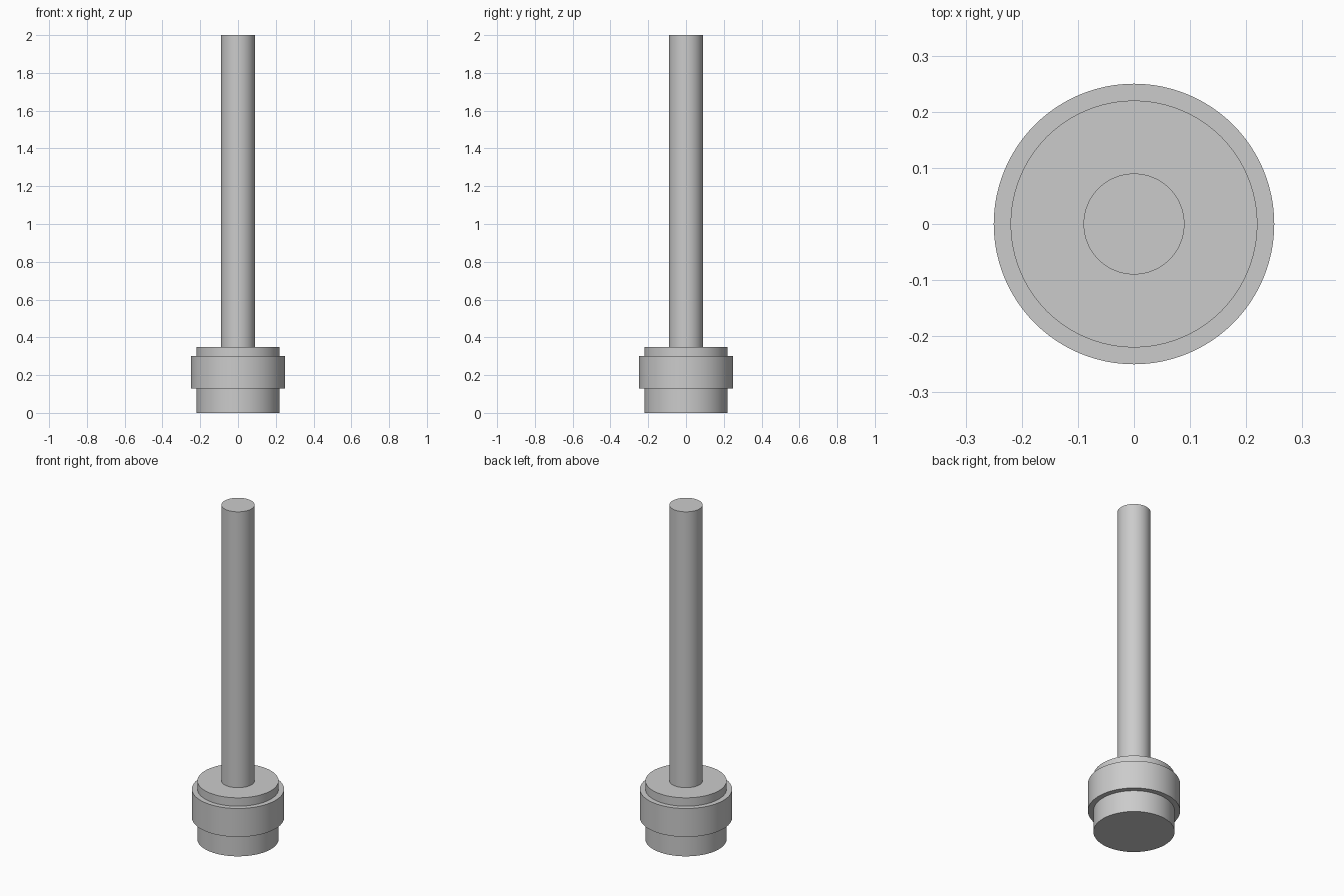
import bpy
import math

cube = bpy.data.objects.get("Cube")
if cube:
    bpy.data.objects.remove(cube, do_unlink=True)

# One plain grey for every part
grey = bpy.data.materials.new("light_grey")
grey.use_nodes = True
colour = (0.6, 0.6, 0.6, 1)
grey.diffuse_color = colour
grey.node_tree.nodes["Principled BSDF"].inputs["Base Color"].default_value = colour


def cylinder(name, radius, bottom, top):
    """Upright smooth cylinder on the central axis."""
    bpy.ops.mesh.primitive_cylinder_add(
        vertices=96, radius=radius, depth=top - bottom,
        location=(0, 0, (bottom + top) / 2))
    obj = bpy.context.object
    obj.name = obj.data.name = name
    obj.data.materials.append(grey)
    bpy.ops.object.shade_smooth_by_angle(angle=math.radians(30))
    return obj


# Base drum, wider band around it, and the long rod on top
cylinder("base_drum", 0.22, 0, 0.35)
cylinder("collar_band", 0.25, 0.13, 0.30)
cylinder("rod", 0.09, 0.35, 2)
